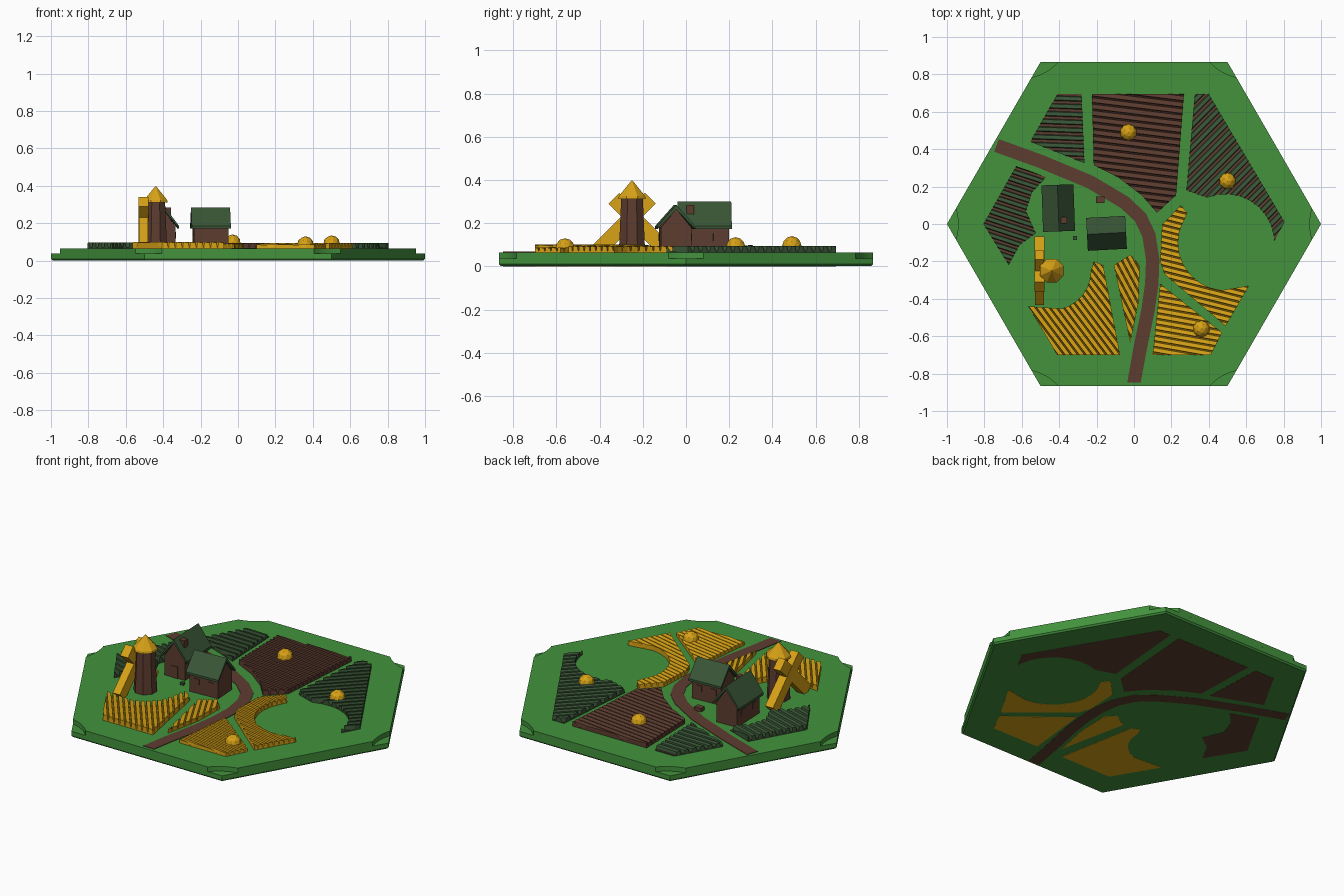
import bpy, bmesh, math
from mathutils import Vector, Matrix

if "Cube" in bpy.data.objects:
    bpy.data.objects.remove(bpy.data.objects["Cube"])


def material(name, rgb):
    m = bpy.data.materials.new(name)
    m.diffuse_color = (*rgb, 1)
    m.use_nodes = True
    m.node_tree.nodes["Principled BSDF"].inputs["Base Color"].default_value = m.diffuse_color
    return m


GRASS = material("grass green", (0.056, 0.290, 0.047))
LEAF = material("dark green", (0.040, 0.090, 0.036))
SOIL = material("soil brown", (0.110, 0.046, 0.029))
GOLD = material("wheat gold", (0.680, 0.360, 0.008))


def finish(name, bm, *mats):
    bmesh.ops.recalc_face_normals(bm, faces=bm.faces[:])
    me = bpy.data.meshes.new(name)
    bm.to_mesh(me)
    bm.free()
    for m in mats:
        me.materials.append(m)
    ob = bpy.data.objects.new(name, me)
    bpy.context.collection.objects.link(ob)
    return ob


def loft(name, rings, mat):
    """Closed solid through rings of equal point count."""
    bm = bmesh.new()
    vs = [[bm.verts.new(p) for p in r] for r in rings]
    n = len(vs[0])
    for a, b in zip(vs, vs[1:]):
        for i in range(n):
            j = (i + 1) % n
            bm.faces.new((a[i], a[j], b[j], b[i]))
    bm.faces.new(vs[0])
    bm.faces.new(vs[-1])
    return finish(name, bm, mat)


def ring(pts, z):
    return [(x, y, z) for x, y in pts]


def circle(cx, cy, r, n, a0=0.0, a1=360.0, closed=True):
    steps = n if closed else n - 1
    return [(cx + r * math.cos(math.radians(a0 + (a1 - a0) * i / steps)),
             cy + r * math.sin(math.radians(a0 + (a1 - a0) * i / steps))) for i in range(n)]


def box(name, center, size, mat, rot=None):
    bm = bmesh.new()
    bmesh.ops.create_cube(bm, size=1, matrix=Matrix.Diagonal((*size, 1)))
    ob = finish(name, bm, mat)
    ob.matrix_world = Matrix.Translation(center) @ (rot or Matrix())
    return ob


# Hexagonal tile: chamfered lower slab, upper slab with scooped corners
loft("tile_base", [ring(circle(0, 0, 0.99, 6), 0.001), ring(circle(0, 0, 1, 6), 0.010),
                   ring(circle(0, 0, 1, 6), 0.037)], GRASS)
outline = []
for k in range(6):
    a = math.radians(60 * k)
    for t in range(-4, 5):
        y = 0.082 * t / 4
        x = 0.940 + 0.0127 * (t / 4) ** 2
        outline.append((x * math.cos(a) - y * math.sin(a), x * math.sin(a) + y * math.cos(a)))
loft("tile_top", [ring(outline, 0.037), ring(outline, 0.065)], GRASS)

# Winding dirt road, running through the tile
path = [(-0.735, 0.42), (-0.5, 0.335), (-0.235, 0.225), (-0.05, 0.115), (0.035, 0.035),
        (0.08, -0.06), (0.10, -0.19), (0.095, -0.32), (0.075, -0.46), (0.03, -0.68), (0.0, -0.848)]
left, right = [], []
for i, p in enumerate(path):
    d = Vector(path[min(i + 1, len(path) - 1)]) - Vector(path[max(i - 1, 0)])
    n = Vector((-d.y, d.x)).normalized() * 0.036
    if i == len(path) - 1:
        n = Vector((0.036, 0))
    left.append((p[0] + n.x, p[1] + n.y))
    right.append((p[0] - n.x, p[1] - n.y))
lane = left + right[::-1]
loft("dirt_road", [ring(lane, 0), ring(lane, 0.068)], SOIL)


# Ploughed fields: the plot is sliced along its rows, then the rows are raised
def field(name, pts, angle, spacing, high, crop, soil, gap):
    low = 0.070
    profile = [(0, low), (gap, low), (gap + 0.1, high), (0.9, high - 0.004), (1, low)]
    n = Vector((-math.sin(math.radians(angle)), math.cos(math.radians(angle)), 0))

    def height(co):
        f = (co.dot(n) / spacing + 1e-4) % 1.0
        for (fa, za), (fb, zb) in zip(profile, profile[1:]):
            if f <= fb:
                return za + (zb - za) * (f - fa) / (fb - fa)
        return low

    bm = bmesh.new()
    bm.faces.new([bm.verts.new((x, y, 0)) for x, y in pts])
    us = [v.co.dot(n) / spacing for v in bm.verts]
    for k in range(math.floor(min(us)), math.ceil(max(us)) + 1):
        for f, _ in profile[:-1]:
            bmesh.ops.bisect_plane(bm, geom=bm.verts[:] + bm.edges[:] + bm.faces[:],
                                   dist=1e-5, plane_co=n * (k + f) * spacing, plane_no=n)
    out = bmesh.ops.extrude_face_region(bm, geom=bm.faces[:], use_keep_orig=True)
    for g in out["geom"]:
        if isinstance(g, bmesh.types.BMVert):
            g.co.z = height(g.co)
    bmesh.ops.recalc_face_normals(bm, faces=bm.faces[:])
    for fc in bm.faces:
        z = fc.calc_center_median().z
        flat = abs(fc.normal.z) > 0.9
        fc.material_index = 1 if flat and z < low + 0.002 else 0
    finish(name, bm, crop, soil)


field("green_field_back", [(-0.41, 0.695), (-0.28, 0.695), (-0.265, 0.325), (-0.555, 0.44)],
      -2, 0.042, 0.092, LEAF, SOIL, 0.33)
field("green_field_left", [(-0.63, 0.31), (-0.47, 0.25), (-0.545, 0.17), (-0.577, 0.07),
      (-0.525, -0.05), (-0.61, -0.11), (-0.67, -0.22), (-0.805, 0)],
      -18, 0.040, 0.098, LEAF, SOIL, 0.33)
field("green_field_right", [(0.325, 0.695), (0.40, 0.695), (0.805, 0.01), (0.75, -0.09)]
      + circle(0.49, -0.10, 0.26, 9, 8, 112, False) + [(0.28, 0.18)],
      45, 0.042, 0.095, LEAF, SOIL, 0.33)
field("ploughed_field", [(-0.225, 0.695), (0.267, 0.695), (0.225, 0.155), (0.123, 0.06),
      (0.04, 0.155), (-0.085, 0.25), (-0.215, 0.315)], -7, 0.034, 0.095, SOIL, SOIL, 0.1)
field("wheat_field_right", [(0.25, 0.10), (0.285, 0.06)]
      + circle(0.49, -0.10, 0.255, 8, 165, 265, False)
      + [(0.615, -0.33), (0.49, -0.545), (0.165, -0.27), (0.14, -0.2), (0.15, -0.005)],
      -14, 0.030, 0.095, GOLD, GOLD, 0.1)
field("wheat_field_front_right", [(0.14, -0.32), (0.47, -0.58), (0.41, -0.70), (0.10, -0.70)],
      -10, 0.030, 0.088, GOLD, GOLD, 0.1)
field("wheat_field_middle", [(-0.107, -0.22), (-0.02, -0.165), (0.03, -0.22), (0.025, -0.41),
      (-0.02, -0.635)], -62, 0.030, 0.092, GOLD, GOLD, 0.1)
field("wheat_field_front_left", [(-0.215, -0.2), (-0.165, -0.22), (-0.075, -0.70), (-0.41, -0.70),
      (-0.565, -0.44)] + circle(-0.44, -0.25, 0.21, 7, 285, 360, False),
      -53, 0.030, 0.100, GOLD, GOLD, 0.1)

# Round haystacks
for i, (x, y, z) in enumerate([(-0.03, 0.49, 0.095), (0.50, 0.23, 0.09), (0.36, -0.56, 0.085)]):
    bm = bmesh.new()
    bmesh.ops.create_icosphere(bm, subdivisions=2, radius=0.045,
                               matrix=Matrix.Translation((x, y, z)))
    finish(f"haystack_{i + 1}", bm, GOLD)


# Houses: gabled walls, two overhanging roof slabs, window and door plates
def house(name, x, y, length, width, eave, ridge, turn):
    place = Matrix.Translation((x, y, 0)) @ Matrix.Rotation(math.radians(turn), 4, "Z")
    hw, hl = width / 2, length / 2
    gable = [(-hw, 0.05), (hw, 0.05), (hw, eave), (0, ridge - 0.02), (-hw, eave)]
    parts = [loft(name + "_walls", [[(s * hl, a, z) for a, z in gable] for s in (-1, 1)], SOIL)]
    ro, rl, drop = hw + 0.018, hl + 0.012, eave - 0.008
    roof = [(-ro, drop), (0, ridge - 0.022), (ro, drop), (ro, drop + 0.014), (0, ridge),
            (-ro, drop + 0.014)]
    parts.append(loft(name + "_roof", [[(s * rl, a, z) for a, z in roof] for s in (-1, 1)], LEAF))
    for s in (-1, 1):
        for t in (-0.5, 0.5):
            parts.append(box(name + "_window", (t * hl, s * hw, 0.135), (0.035, 0.008, 0.035), SOIL))
    parts.append(box(name + "_door", (-hl, 0, 0.10), (0.008, 0.04, 0.07), SOIL))
    for p in parts:
        p.matrix_world = place @ p.matrix_world


house("front_house", -0.147, -0.05, 0.185, 0.14, 0.18, 0.285, 3)
house("back_house", -0.405, 0.085, 0.225, 0.135, 0.18, 0.30, 92)
box("chimney", (-0.375, 0.02, 0.25), (0.032, 0.035, 0.07), SOIL)

# Yard clutter
box("crate", (-0.18, 0.13, 0.072), (0.045, 0.035, 0.03), SOIL)
box("stump", (-0.315, -0.075, 0.07), (0.02, 0.02, 0.02), LEAF)

# Windmill: tapered tower, pointed cap, axle and crossed sails
MX, MY = -0.44, -0.25
loft("mill_tower", [ring(circle(MX, MY, 0.066, 8, 22.5, 382.5), 0.06),
                    ring(circle(MX, MY, 0.054, 8, 22.5, 382.5), 0.32)], SOIL)
loft("mill_cap", [ring(circle(MX, MY, 0.069, 8, 22.5, 382.5), 0.312),
                  ring(circle(MX, MY, 0.066, 8, 22.5, 382.5), 0.325),
                  ring(circle(MX, MY, 0.003, 8, 22.5, 382.5), 0.397)], GOLD)
box("mill_axle", (-0.49, MY, 0.23), (0.07, 0.03, 0.03), GOLD)
for s in (-1, 1):
    # each sail reaches further below the axle than above it
    top, bottom = 0.12, 0.225
    mid = (top - bottom) / 2
    rot = Matrix.Rotation(math.radians(45 * s), 4, "X")
    c = Vector((-0.505, MY, 0.23)) + rot @ Vector((0, 0, mid))
    box("mill_sail", c, (0.05 + 0.002 * s, 0.07, top + bottom), GOLD, rot)
